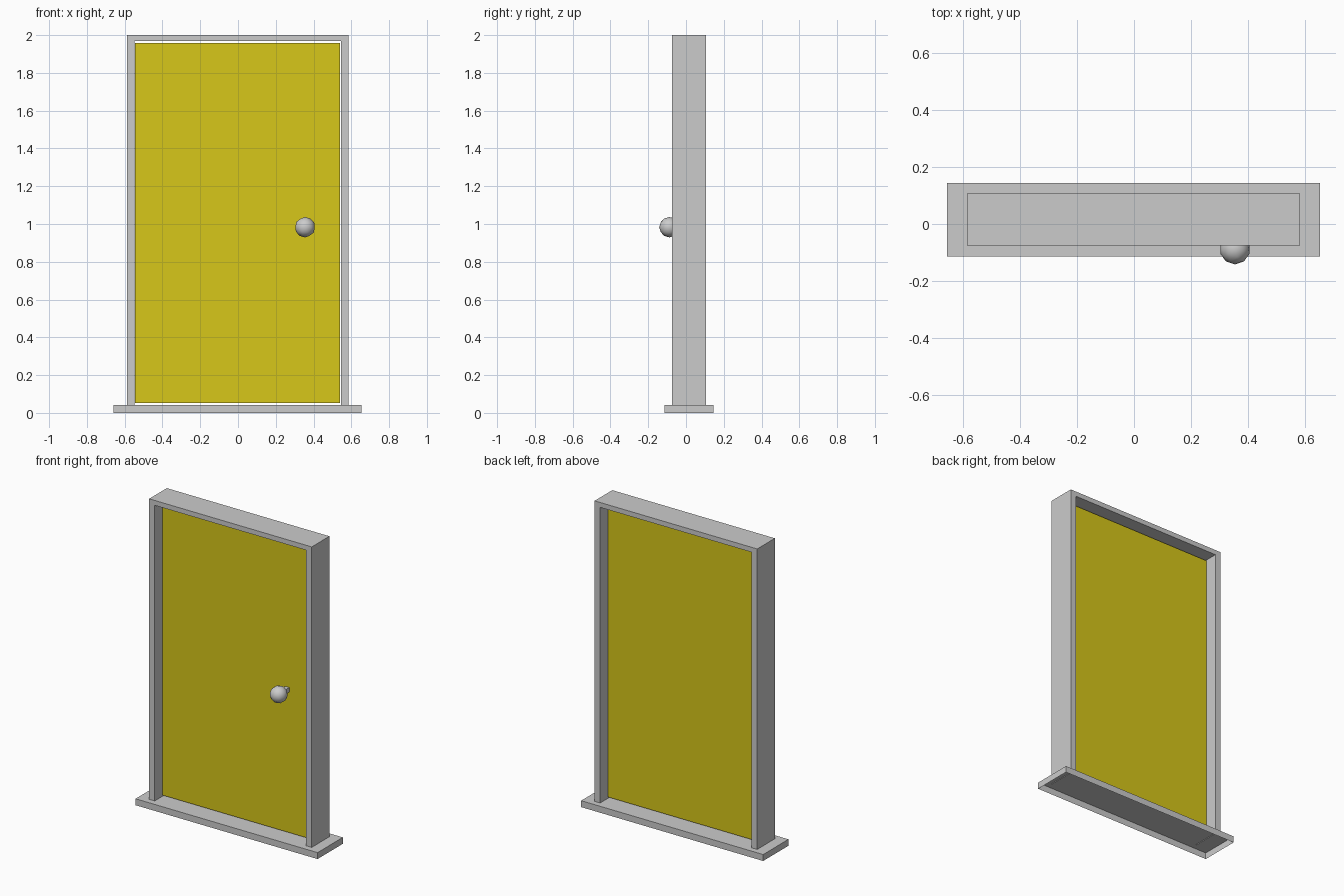
import bpy, bmesh
from mathutils import Vector

if "Cube" in bpy.data.objects:
    bpy.data.objects.remove(bpy.data.objects["Cube"])

CX = -0.002  # centre line of the doorway


def finish(name, bm, color=None):
    bmesh.ops.recalc_face_normals(bm, faces=bm.faces[:])
    me = bpy.data.meshes.new(name)
    bm.to_mesh(me)
    bm.free()
    ob = bpy.data.objects.new(name, me)
    bpy.context.collection.objects.link(ob)
    if color:
        mat = bpy.data.materials.new(name + "_paint")
        mat.diffuse_color = color
        mat.use_nodes = True
        mat.node_tree.nodes["Principled BSDF"].inputs["Base Color"].default_value = mat.diffuse_color
        me.materials.append(mat)
    return ob


def box(name, lo, hi, color=None, open_bottom=False):
    bm = bmesh.new()
    bmesh.ops.create_cube(bm, size=1)
    lo, hi = Vector(lo), Vector(hi)
    bmesh.ops.scale(bm, vec=hi - lo, verts=bm.verts)
    bmesh.ops.translate(bm, vec=(lo + hi) / 2, verts=bm.verts)
    if open_bottom:
        bm.normal_update()
        low = [f for f in bm.faces if f.normal.z < -0.9]
        bmesh.ops.delete(bm, geom=low, context='FACES_ONLY')
    return finish(name, bm, color)


# sill: shallow tray, open underneath
box("sill", (CX - 0.656, -0.115, 0), (CX + 0.656, 0.145, 0.042), open_bottom=True)

# frame: one upside-down U profile, pushed back in depth
half = [(0.586, 2.0), (0.586, 0.038), (0.546, 0.038), (0.546, 1.968)]
profile = half + [(-x, z) for x, z in reversed(half)]
bm = bmesh.new()
face = bm.faces.new([bm.verts.new((CX + x, -0.075, z)) for x, z in profile])
ext = bmesh.ops.extrude_face_region(bm, geom=[face], use_keep_orig=True)
bmesh.ops.translate(bm, vec=(0, 0.182, 0),
                    verts=[g for g in ext["geom"] if isinstance(g, bmesh.types.BMVert)])
finish("door_frame", bm)

# door panel, with a small clearance inside the frame
box("door_panel", (CX - 0.542, 0.0, 0.052), (CX + 0.542, 0.03, 1.958),
    color=(0.68, 0.57, 0.01, 1))

# knob and its stem
box("knob_stem", (0.34, -0.06, 0.968), (0.37, 0.005, 0.998))
bm = bmesh.new()
bmesh.ops.create_icosphere(bm, subdivisions=2, radius=0.054)
bmesh.ops.translate(bm, vec=(0.355, -0.088, 0.983), verts=bm.verts)
for f in bm.faces:
    f.smooth = True
finish("knob", bm)
